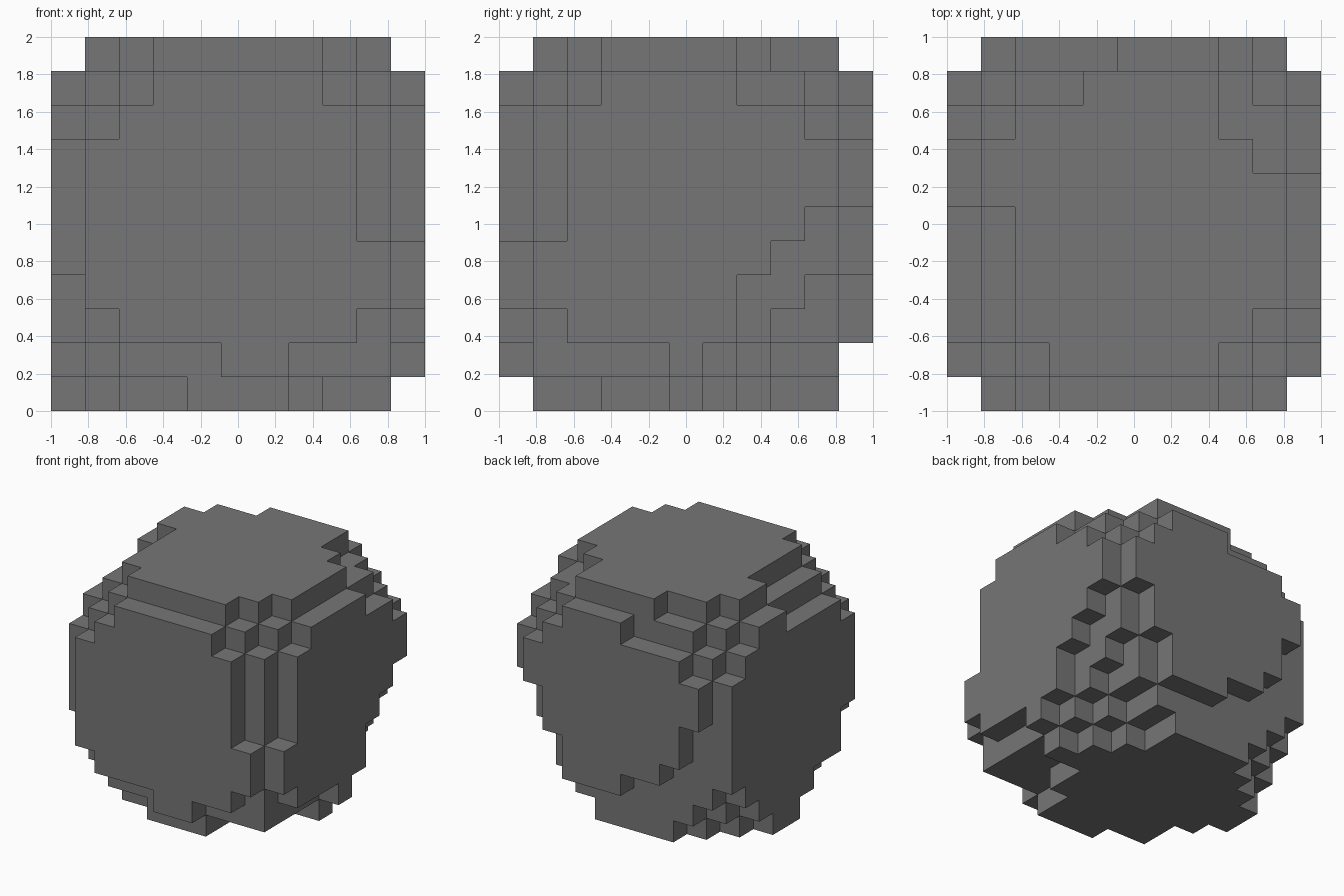
import bpy
import bmesh
from mathutils import Vector

old = bpy.data.objects.get("Cube")
if old:
    bpy.data.objects.remove(old, do_unlink=True)

COUNT = 11
LAST = COUNT - 1
CELL = 2 / COUNT
INNER = range(1, LAST)

# Outer plates: first and last block of each inner row, row by row.
# Side plates are listed from bottom row to top row.
front_rows = [(5, 6), (2, 8), (1, 9), (1, 9), (1, 8), (1, 8), (1, 8), (2, 8), (3, 7)]
back_rows = [None, (5, 7), (3, 7), (2, 8), (2, 8), (1, 9), (1, 9), (2, 8), (5, 7)]
plus_x_rows = [(5, 5), (2, 6), (1, 6), (1, 7), (2, 8), (2, 9), (2, 9), (2, 8), (3, 6)]
minus_x_rows = [(4, 7), (2, 8), (2, 9), (1, 9), (1, 9), (1, 9), (1, 9), (2, 8), (6, 7)]
# Top and bottom plates are listed from front row to back row.
top_rows = [(3, 7), (2, 8), (2, 9), (2, 9), (2, 9), (1, 9), (1, 8), (2, 7), (4, 7)]
bottom_rows = [(4, 6), (2, 6), (2, 7), (1, 7), (0, 9), (0, 8), (1, 7), (2, 6), (3, 6)]


def plate(rows, place):
    """Blocks of one outer plate; place maps (along, row) to a grid cell."""
    return {place(a, row)
            for row, span in zip(INNER, rows) if span
            for a in range(span[0], span[1] + 1)}


# Solid core with clipped corners
blocks = {(x, y, z) for x in INNER for y in INNER for z in INNER}
for x in (1, 9):
    for y in (1, 9):
        blocks.discard((x, y, 9))
blocks -= {(1, 1, 1), (1, 9, 1)}

# Undercut at the lower back corner
for z in (1, 2, 3):
    for y in range(6 + z, LAST):
        blocks.discard((9, y, z))
for y in (8, 9):
    blocks.discard((8, y, 1))

# Six plates around the core
blocks |= plate(front_rows, lambda a, r: (a, 0, r))
blocks |= plate(back_rows, lambda a, r: (a, LAST, r))
blocks |= plate(plus_x_rows, lambda a, r: (LAST, a, r))
blocks |= plate(minus_x_rows, lambda a, r: (0, a, r))
blocks |= plate(top_rows, lambda a, r: (a, r, LAST))
blocks |= plate(bottom_rows, lambda a, r: (a, r, 0))

# Skin: a quad on every exposed block side
bm = bmesh.new()
corners = {}


def corner(point):
    key = tuple(round(c) for c in point)
    if key not in corners:
        corners[key] = bm.verts.new((key[0] * CELL - 1, key[1] * CELL - 1, key[2] * CELL))
    return corners[key]


for cell in sorted(blocks):
    for axis in range(3):
        for side in (-1, 1):
            neighbour = list(cell)
            neighbour[axis] += side
            if tuple(neighbour) in blocks:
                continue
            n, u, v = Vector(), Vector(), Vector()
            n[axis] = side / 2
            u[(axis + 1) % 3] = side / 2
            v[(axis + 2) % 3] = 1 / 2
            mid = Vector(cell) + Vector((0.5, 0.5, 0.5)) + n
            bm.faces.new([corner(mid + p) for p in (-u - v, u - v, u + v, v - u)])

# Merge flat areas into large faces
bmesh.ops.dissolve_limit(bm, angle_limit=0.01, verts=bm.verts[:], edges=bm.edges[:])
mesh = bpy.data.meshes.new("boulder")
bm.to_mesh(mesh)
bm.free()

# Stone colour
stone = bpy.data.materials.new("stone_grey")
stone.use_nodes = True
colour = (0.18, 0.18, 0.18, 1)
stone.diffuse_color = colour
stone.node_tree.nodes["Principled BSDF"].inputs["Base Color"].default_value = colour
mesh.materials.append(stone)

boulder = bpy.data.objects.new("boulder", mesh)
bpy.context.collection.objects.link(boulder)
